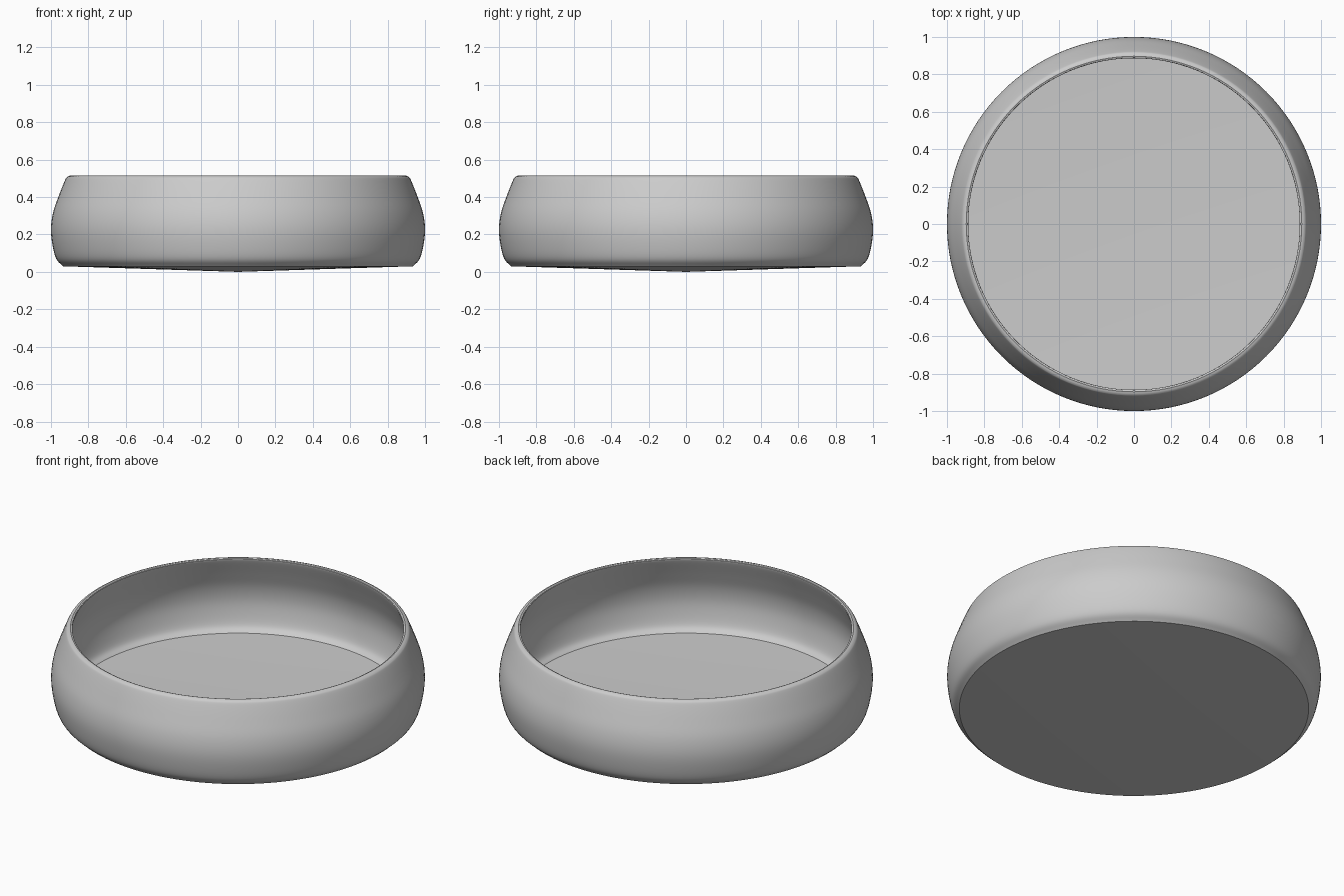
import bpy, bmesh, math
from mathutils import Vector

if "Cube" in bpy.data.objects:
    bpy.data.objects.remove(bpy.data.objects["Cube"])

SEGMENTS = 128


def smooth_curve(points, steps=5):
    """Catmull-Rom curve through the given (radius, height) points."""
    pts = [Vector(p) for p in points]
    pts = [2 * pts[0] - pts[1]] + pts + [2 * pts[-1] - pts[-2]]
    out = []
    for a, b, c, d in zip(pts, pts[1:], pts[2:], pts[3:]):
        for i in range(steps):
            t = i / steps
            out.append(0.5 * (2 * b + (c - a) * t + (2 * a - 5 * b + 4 * c - d) * t**2
                              + (3 * b - a - 3 * c + d) * t**3))
    return out + [pts[-2]]


# outer wall, bulging, from the underside edge up to the rounded rim
outer = smooth_curve([(0.935, 0.03), (0.972, 0.07), (0.993, 0.15), (1.0, 0.235),
                      (0.988, 0.32), (0.957, 0.41), (0.925, 0.49), (0.913, 0.508), (0.897, 0.515)])
# inner wall, parallel to the outer one, from the rim lip down to the floor
inner = smooth_curve([(0.889, 0.512), (0.889, 0.497), (0.928, 0.40), (0.958, 0.315), (0.969, 0.235),
                      (0.962, 0.16), (0.943, 0.09), (0.913, 0.06)])
# shallow conical underside and floor close the profile on the axis
profile = [Vector((0, 0))] + outer + inner + [Vector((0, 0.03))]

# spin the profile into a bowl
bm = bmesh.new()
verts = [bm.verts.new((p.x, 0, p.y)) for p in profile]
edges = [bm.edges.new(pair) for pair in zip(verts, verts[1:])]
bmesh.ops.spin(bm, geom=verts + edges, cent=(0, 0, 0), axis=(0, 0, 1),
               angle=math.tau, steps=SEGMENTS, use_duplicate=False)
bmesh.ops.remove_doubles(bm, verts=bm.verts, dist=0.0005)
bmesh.ops.recalc_face_normals(bm, faces=bm.faces)
mesh = bpy.data.meshes.new("bowl")
bm.to_mesh(mesh)
bm.free()

bowl = bpy.data.objects.new("bowl", mesh)
bpy.context.collection.objects.link(bowl)
bpy.context.view_layer.objects.active = bowl
bowl.select_set(True)
bpy.ops.object.shade_smooth_by_angle(angle=math.radians(35))
